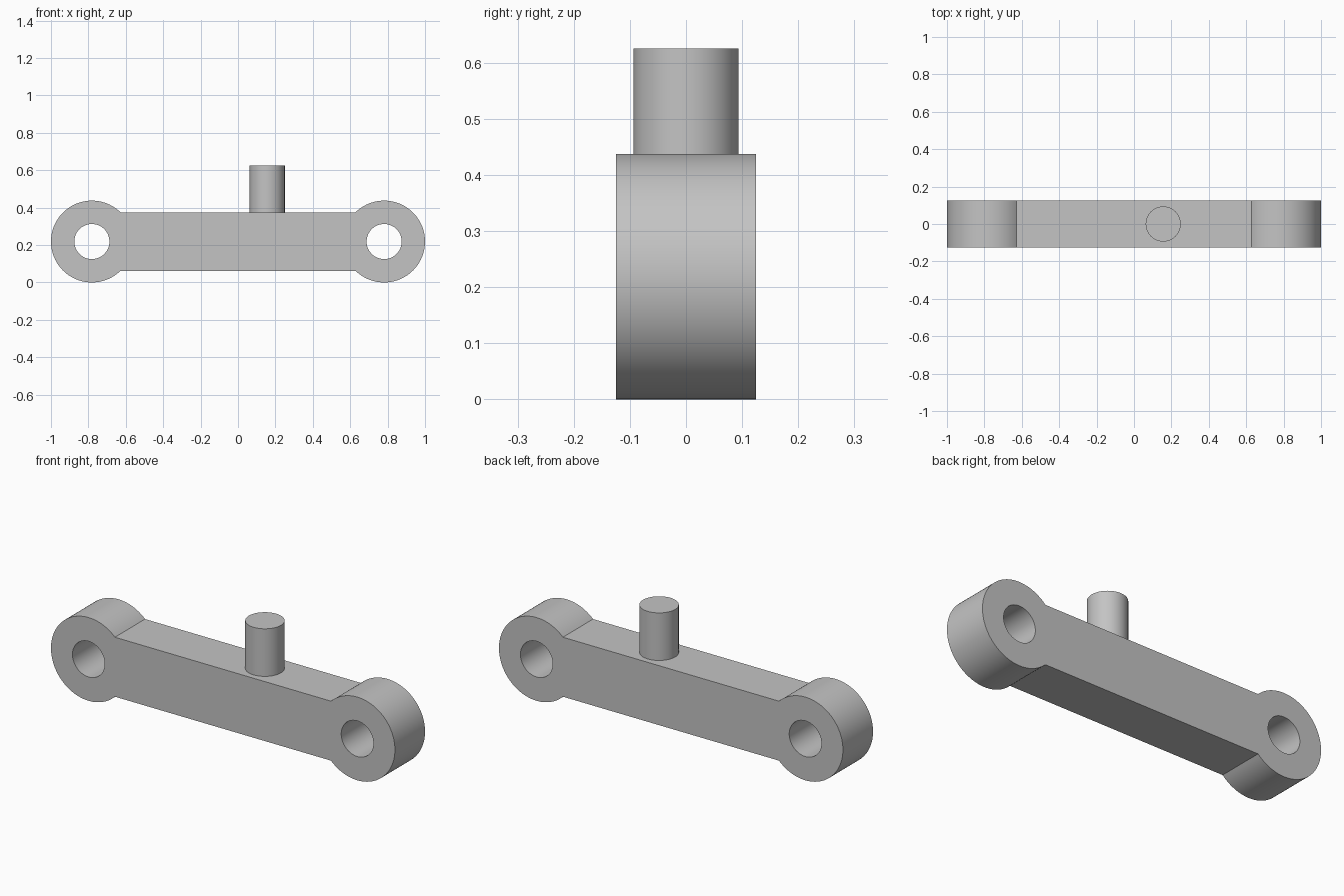
import bpy, bmesh, math

if "Cube" in bpy.data.objects:
    bpy.data.objects.remove(bpy.data.objects["Cube"])

EYE_R, HOLE_R = 0.21875, 0.09375      # link end and bore radii
EYE_X, EYE_Z = 1 - EYE_R, EYE_R       # link end centres
BAR_HALF, HALF_DEPTH = 0.15625, 0.125
PIN_X, PIN_R, PIN_TOP = 0.15625, 0.09375, 0.625
BAR_TOP = EYE_Z + BAR_HALF

steel = bpy.data.materials.new("plain_grey")
steel.use_nodes = True
grey = (0.55, 0.55, 0.55, 1)
steel.diffuse_color = grey
steel.node_tree.nodes["Principled BSDF"].inputs["Base Color"].default_value = grey


def finish(obj):
    obj.data.materials.clear()
    obj.data.materials.append(steel)
    bpy.ops.object.select_all(action='DESELECT')
    obj.select_set(True)
    bpy.context.view_layer.objects.active = obj
    bpy.ops.object.shade_smooth_by_angle(angle=math.radians(30))


def arc(cx, radius, start, end, steps):
    """Points of an arc in the front plane."""
    angles = [start + (end - start) * i / steps for i in range(steps + 1)]
    return [(cx + radius * math.cos(a), -HALF_DEPTH, EYE_Z + radius * math.sin(a))
            for a in angles]


# Link: bar with a round bored eye at each end, extruded from one outline
join = math.pi - math.asin(BAR_HALF / EYE_R)
outline = arc(EYE_X, EYE_R, -join, join, 72)
outline += [(-x, y, 2 * EYE_Z - z) for x, y, z in outline]
loops = [outline] + [arc(s * EYE_X, HOLE_R, 0, math.tau, 64)[:-1] for s in (-1, 1)]

bm = bmesh.new()
for points in loops:
    verts = [bm.verts.new(p) for p in points]
    for a, b in zip(verts, verts[1:] + verts[:1]):
        bm.edges.new((a, b))
bmesh.ops.triangle_fill(bm, use_beauty=True, use_dissolve=False, edges=bm.edges[:])
back = bmesh.ops.extrude_face_region(bm, geom=bm.faces[:], use_keep_orig=True)
bmesh.ops.translate(bm, vec=(0, 2 * HALF_DEPTH, 0),
                    verts=[v for v in back["geom"] if isinstance(v, bmesh.types.BMVert)])
bmesh.ops.recalc_face_normals(bm, faces=bm.faces[:])
mesh = bpy.data.meshes.new("link_bar")
bm.to_mesh(mesh)
bm.free()
link = bpy.data.objects.new("link_bar", mesh)
bpy.context.collection.objects.link(link)
finish(link)

# Upright pin standing on the bar
bpy.ops.mesh.primitive_cylinder_add(
    vertices=64, radius=PIN_R, depth=PIN_TOP - BAR_TOP,
    location=(PIN_X, 0, (PIN_TOP + BAR_TOP) / 2))
pin = bpy.context.object
pin.name = "upright_pin"
finish(pin)
